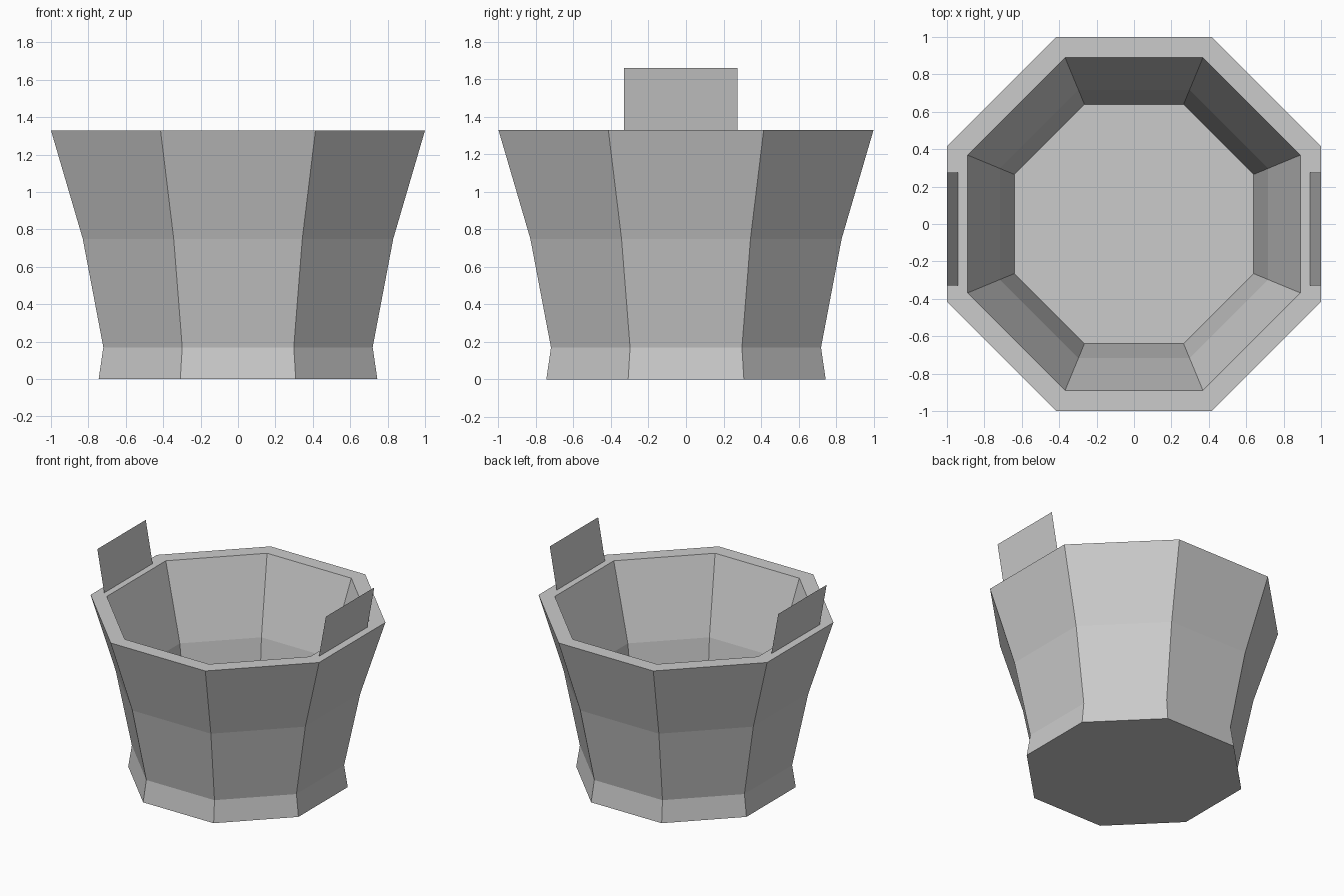
import bpy, bmesh, math

if "Cube" in bpy.data.objects:
    bpy.data.objects.remove(bpy.data.objects["Cube"])

SIDES = 8


def make_object(name, bm):
    mesh = bpy.data.meshes.new(name)
    bm.to_mesh(mesh)
    bm.free()
    obj = bpy.data.objects.new(name, mesh)
    bpy.context.collection.objects.link(obj)
    return obj


def octagon_ring(bm, apothem, z):
    r = apothem / math.cos(math.pi / SIDES)
    angles = [(i + 0.5) * 2 * math.pi / SIDES for i in range(SIDES)]
    return [bm.verts.new((r * math.cos(a), r * math.sin(a), z)) for a in angles]


# Bucket: (apothem, height) from the underside, up the outer wall, over the rim, down to the inner floor
profile = [(0.745, 0), (0.72, 0.17), (0.83, 0.75), (1.0, 1.33),
           (0.89, 1.33), (0.717, 0.75), (0.64, 0.17)]
bm = bmesh.new()
rings = [octagon_ring(bm, a, z) for a, z in profile]
for low, high in zip(rings, rings[1:]):
    for i in range(SIDES):
        j = (i + 1) % SIDES
        bm.faces.new((low[i], low[j], high[j], high[i]))
bm.faces.new(rings[0][::-1])
bm.faces.new(rings[-1])
make_object("bucket", bm)

# Handle tabs: single flat sheets on the rim, leaning outward
for name, side in (("left_handle_tab", -1), ("right_handle_tab", 1)):
    bm = bmesh.new()
    corners = [(0.94, -0.33, 1.33), (0.94, 0.275, 1.33),
               (1.0, 0.275, 1.66), (1.0, -0.33, 1.66)]
    verts = [bm.verts.new((side * x, y, z)) for x, y, z in corners]
    bm.faces.new(verts if side > 0 else verts[::-1])
    make_object(name, bm)
